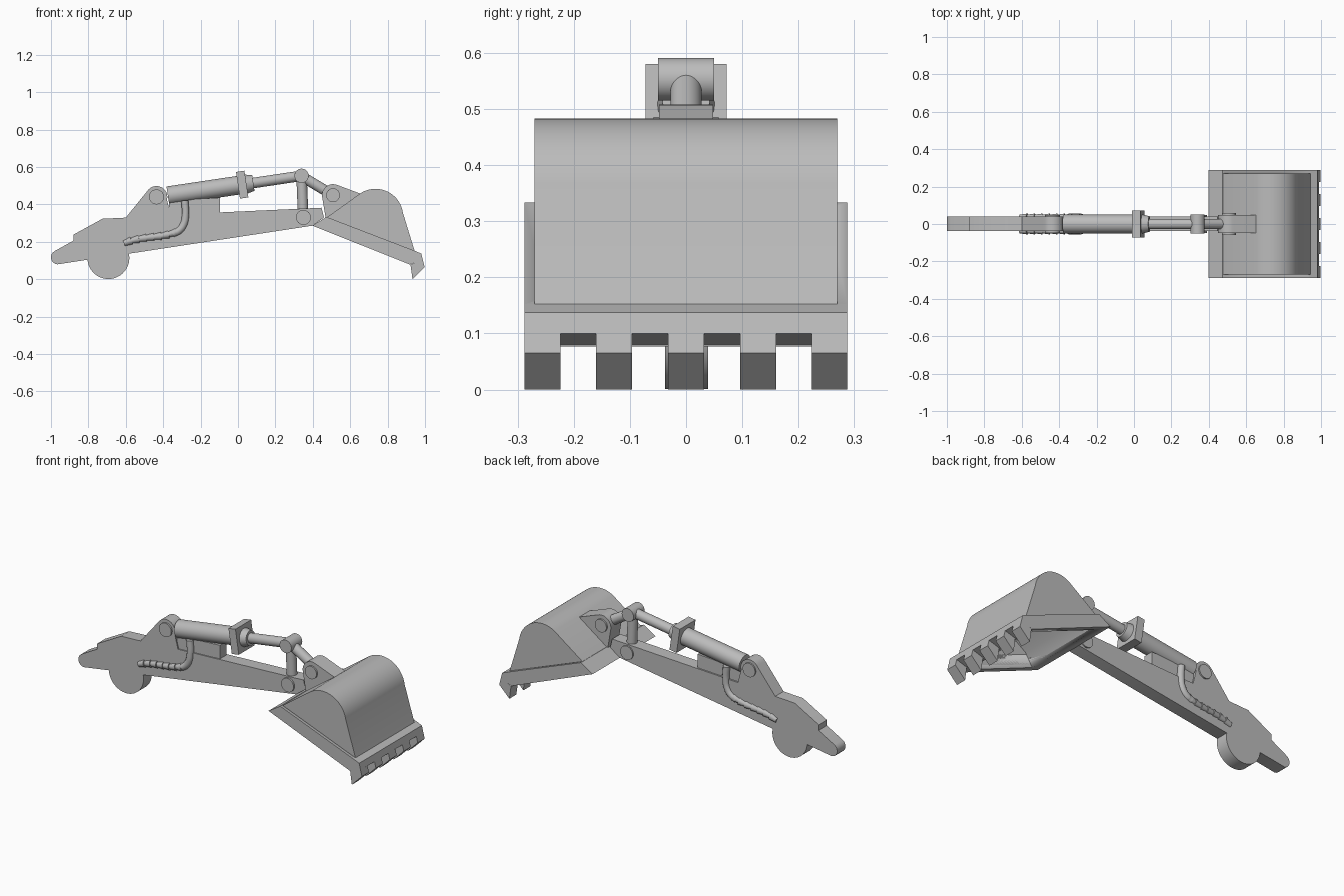
import bpy, bmesh, math
from mathutils import Vector, Matrix

cube = bpy.data.objects.get("Cube")
if cube:
    bpy.data.objects.remove(cube, do_unlink=True)

grey = bpy.data.materials.new("plain_grey")
grey.use_nodes = True
grey.diffuse_color = (0.5, 0.5, 0.5, 1)
grey.node_tree.nodes["Principled BSDF"].inputs["Base Color"].default_value = (0.5, 0.5, 0.5, 1)


def activate(ob):
    bpy.ops.object.select_all(action='DESELECT')
    ob.select_set(True)
    bpy.context.view_layer.objects.active = ob


def finish(name, bm):
    bmesh.ops.recalc_face_normals(bm, faces=bm.faces[:])
    me = bpy.data.meshes.new(name)
    bm.to_mesh(me)
    bm.free()
    me.materials.append(grey)
    ob = bpy.data.objects.new(name, me)
    bpy.context.collection.objects.link(ob)
    activate(ob)
    bpy.ops.object.shade_smooth_by_angle(angle=math.radians(30))
    return ob


def prism(name, outline, y0, y1):
    """Extrude an x-z outline from y0 to y1."""
    bm = bmesh.new()
    face = bm.faces.new([bm.verts.new((x, y0, z)) for x, z in outline])
    ext = bmesh.ops.extrude_face_region(bm, geom=[face])["geom"]
    moved = [v for v in ext if isinstance(v, bmesh.types.BMVert)]
    bmesh.ops.translate(bm, verts=moved, vec=(0, y1 - y0, 0))
    return finish(name, bm)


def rod(name, a, b, r, r2=None, sides=32, twist=0.0):
    """Cylinder, cone or square bar between two points."""
    a, b = Vector(a), Vector(b)
    d = b - a
    bm = bmesh.new()
    bmesh.ops.create_cone(bm, cap_ends=True, segments=sides, radius1=r,
                          radius2=r2 or r, depth=d.length)
    turn = d.to_track_quat('Z', 'Y').to_matrix().to_4x4()
    bm.transform(Matrix.Translation((a + b) / 2) @ turn @ Matrix.Rotation(twist, 4, 'Z'))
    return finish(name, bm)


def pin(name, x, z, r, half):
    return rod(name, (x, -half, z), (x, half, z), r)


def arc(cx, cz, r, start, end, n):
    angles = [math.radians(start + (end - start) * i / n) for i in range(n + 1)]
    return [(cx + r * math.cos(t), cz + r * math.sin(t)) for t in angles]


def cut(ob, cutter):
    mod = ob.modifiers.new("cut", 'BOOLEAN')
    mod.operation = 'DIFFERENCE'
    mod.solver = 'EXACT'
    mod.object = cutter
    activate(ob)
    bpy.ops.object.modifier_apply(modifier=mod.name)


# Arm plate with tail, round pivot and upper cylinder lug
outline = (arc(-0.962, 0.117, 0.038, 120, 265, 8) + [(-0.805, 0.104)]
           + arc(-0.693, 0.113, 0.112, 186, 372, 28)
           + [(0.398, 0.286), (0.46, 0.33), (0.447, 0.382), (-0.36, 0.345)]
           + arc(-0.436, 0.44, 0.058, -15, 145, 16)
           + [(-0.6, 0.329), (-0.725, 0.323), (-0.88, 0.238), (-0.88, 0.206)])
arm = prism("arm", outline, -0.037, 0.039)
hole = pin("pivot_hole_cutter", -0.693, 0.117, 0.03, 0.1)
cut(arm, hole)
bpy.data.objects.remove(hole, do_unlink=True)

prism("cylinder_support", [(-0.37, 0.33), (-0.095, 0.34), (-0.095, 0.436), (-0.37, 0.42)], -0.03, 0.03)
pin("lug_pin", -0.436, 0.44, 0.04, 0.047)
pin("arm_end_pin", 0.35, 0.33, 0.04, 0.047)


# Hydraulic cylinder, every piece on one sloping axis
def axis(x):
    return (x, 0, 0.502 + 0.149 * x)


rod("cylinder_barrel", axis(-0.375), axis(0.01), 0.05)
rod("cylinder_flange", axis(0.0), axis(0.045), 0.102, sides=4, twist=math.pi / 4)
rod("cylinder_collar", axis(0.04), axis(0.082), 0.052, 0.042)
rod("piston_rod", axis(0.07), axis(0.34), 0.028)

# Linkage
pin("linkage_pin", 0.34, 0.553, 0.038, 0.05)
rod("arm_link", (0.34, 0, 0.55), (0.348, 0, 0.35), 0.028)
rod("bucket_link", (0.34, 0, 0.55), (0.508, 0, 0.449), 0.028)

# Hoses on both sides, smooth bend plus ribbed sleeve
bend = [(-0.35, 0.243), (-0.315, 0.26), (-0.29, 0.295), (-0.281, 0.345), (-0.285, 0.42)]
sleeve = [(-0.61, 0.192), (-0.57, 0.206), (-0.53, 0.215), (-0.49, 0.221),
          (-0.45, 0.226), (-0.41, 0.231), (-0.37, 0.239), (-0.33, 0.252)]
for side, y in (("left", 0.035), ("right", -0.035)):
    cu = bpy.data.curves.new(side + "_hose", 'CURVE')
    cu.dimensions = '3D'
    cu.bevel_depth = 0.02
    cu.bevel_resolution = 3
    cu.use_fill_caps = True
    sp = cu.splines.new('BEZIER')
    sp.bezier_points.add(len(bend) - 1)
    for p, (x, z) in zip(sp.bezier_points, bend):
        p.co = (x, y, z)
        p.handle_left_type = p.handle_right_type = 'AUTO'
    cu.materials.append(grey)
    hose = bpy.data.objects.new(side + "_hose", cu)
    bpy.context.collection.objects.link(hose)
    activate(hose)
    bpy.ops.object.convert(target='MESH')
    for i, (p, q) in enumerate(zip(sleeve, sleeve[1:])):
        rod(f"{side}_hose_rib_{i + 1}", (p[0], y, p[1]), (q[0], y, q[1]), 0.015, 0.021, sides=16)

# Hollow bucket: curved shell and wider rim, opened from below
shell = prism("bucket_shell", [(0.43, 0.29), (0.93, 0.1), (0.944, 0.152)]
              + arc(0.735, 0.335, 0.148, 8, 122, 24) + [(0.473, 0.329)], -0.27, 0.27)
rim = prism("bucket_rim", [(0.398, 0.286), (0.922, 0.077), (0.944, 0.152), (0.473, 0.333)], -0.288, 0.288)
cavity = prism("cavity_cutter", [(0.43, 0.2), (0.85, 0.03), (0.918, 0.15)]
               + arc(0.735, 0.335, 0.125, 8, 122, 24) + [(0.51, 0.33)], -0.25, 0.25)
cut(shell, cavity)
cut(rim, cavity)
bpy.data.objects.remove(cavity, do_unlink=True)

# Cutting lip and five teeth
prism("bucket_lip", [(0.922, 0.08), (0.989, 0.1), (0.98, 0.137), (0.944, 0.152)], -0.288, 0.288)
for i in range(5):
    y = -0.256 + 0.128 * i
    prism(f"tooth_{i + 1}", [(0.922, 0.079), (0.933, 0.0), (0.998, 0.065), (0.989, 0.101)],
          y - 0.032, y + 0.032)

# Ear joining the linkage to the bucket
prism("bucket_ear", [(0.47, 0.32), (0.64, 0.42), (0.655, 0.457)]
      + arc(0.508, 0.449, 0.059, 70, 195, 14), -0.048, 0.048)
pin("bucket_ear_pin", 0.508, 0.449, 0.037, 0.058)
